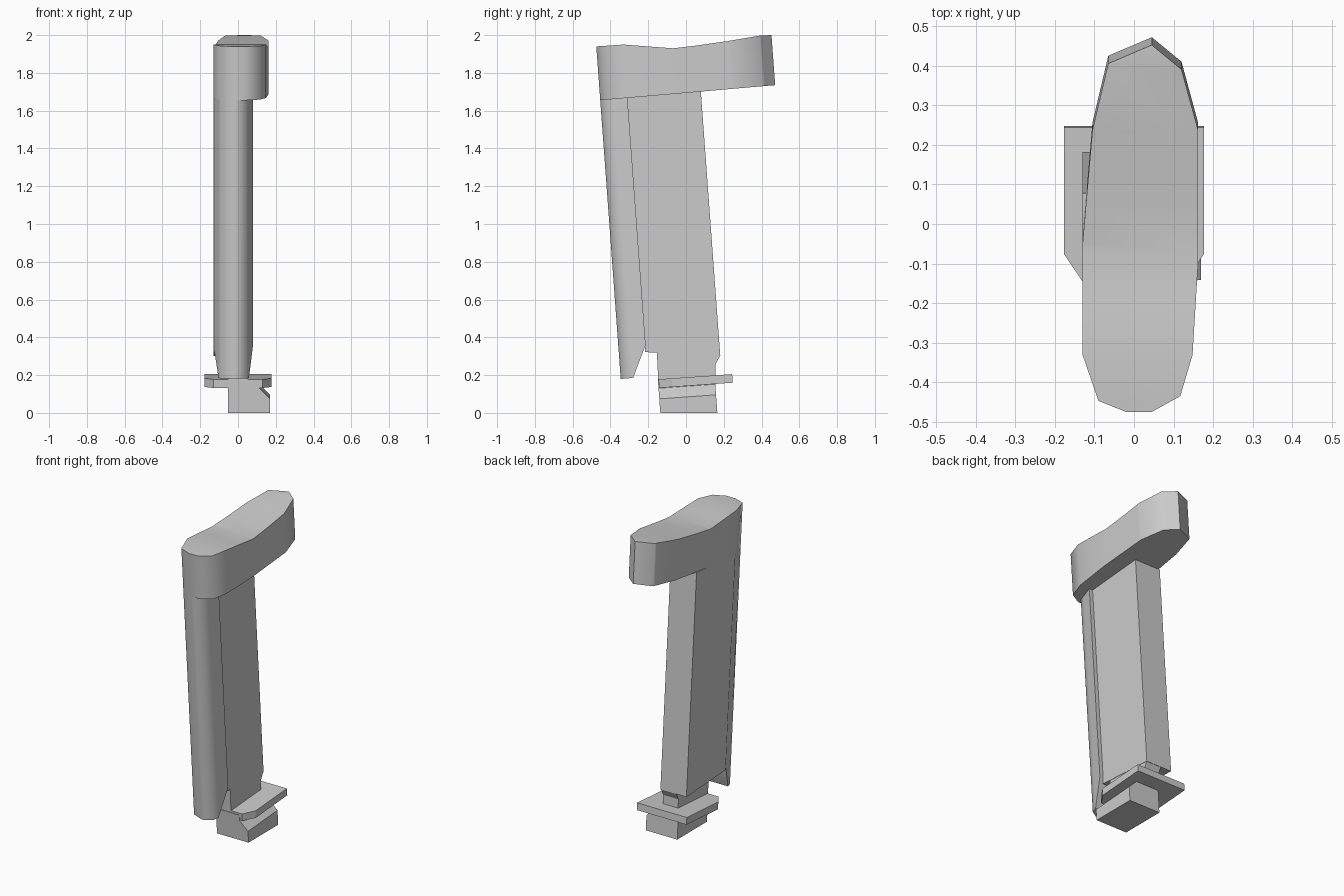
import bpy, bmesh, math

if "Cube" in bpy.data.objects:
    bpy.data.objects.remove(bpy.data.objects["Cube"])

LEAN = -0.0735          # y shift per unit of height


def interp(table, t):
    """Piecewise-linear lookup."""
    if t <= table[0][0]:
        return table[0][1]
    for (a, u), (b, v) in zip(table, table[1:]):
        if t <= b:
            return u + (v - u) * (t - a) / (b - a)
    return table[-1][1]


def finish(name, bm, smooth):
    bmesh.ops.recalc_face_normals(bm, faces=bm.faces)
    mesh = bpy.data.meshes.new(name)
    bm.to_mesh(mesh)
    bm.free()
    ob = bpy.data.objects.new(name, mesh)
    bpy.context.collection.objects.link(ob)
    if smooth:
        bpy.ops.object.select_all(action='DESELECT')
        ob.select_set(True)
        bpy.context.view_layer.objects.active = ob
        bpy.ops.object.shade_smooth_by_angle(angle=math.radians(smooth))
    return ob


def extrude_face(bm, verts, vec):
    face = bm.faces.new([bm.verts.new(v) for v in verts])
    out = bmesh.ops.extrude_face_region(bm, geom=[face])["geom"]
    bmesh.ops.translate(bm, vec=vec, verts=[g for g in out if isinstance(g, bmesh.types.BMVert)])


def leaning_prism(name, outline, bottom, top, z_ref, cuts=(), smooth=0):
    """Plan outline (drawn at height z_ref) raised between two height curves over y."""
    bm = bmesh.new()
    extrude_face(bm, [(x, y, 0) for x, y in outline], (0, 0, 1))
    for c in cuts:
        bmesh.ops.bisect_plane(bm, geom=bm.verts[:] + bm.edges[:] + bm.faces[:],
                               plane_co=(0, c, 0), plane_no=(0, 1, 0), dist=1e-4)
    for v in bm.verts:
        v.co.z = interp(top if v.co.z > 0.5 else bottom, v.co.y)
        v.co.y += LEAN * (v.co.z - z_ref)
    return finish(name, bm, smooth)


cap_bottom = [(-0.475, 1.655), (0.455, 1.735)]

# Cap: long rounded head with a saddle-shaped top
cap_outline = [(-0.02, -0.475), (0.045, -0.475), (0.117, -0.435), (0.148, -0.33),
               (0.162, -0.1), (0.162, 0.24), (0.12, 0.395), (0.045, 0.457),
               (-0.065, 0.41), (-0.105, 0.24), (-0.13, -0.05), (-0.13, -0.33),
               (-0.09, -0.447)]
cap_top = [(-0.475, 1.94), (-0.33, 1.95), (-0.2, 1.94), (-0.07, 1.93),
           (0.05, 1.944), (0.22, 1.968), (0.4, 1.998), (0.457, 2.0)]
leaning_prism("cap", cap_outline, cap_bottom, cap_top, 1.94,
              [y for y, z in cap_top[1:-1]], 55)

# Rounded front column with a slanted lower end
column_outline = [(-0.02, -0.475), (0.0, -0.475), (0.047, -0.447), (0.08, -0.33),
                  (-0.13, -0.33), (-0.09, -0.447)]
leaning_prism("front_column", column_outline,
              [(-0.475, 0.18), (-0.409, 0.185), (-0.33, 0.36)],
              cap_bottom, 1.94, [-0.409], 55)

# Flat main body behind the column
leaning_prism("body", [(-0.13, -0.335), (0.055, -0.335), (0.055, 0.061), (-0.13, 0.061)],
              [(-0.335, 0.322), (-0.275, 0.32), (0.061, 0.30)],
              [(y, z + 0.003) for y, z in cap_bottom], 1.94)

# Neck with a chamfered rear lip
bm = bmesh.new()
neck_profile = [(-0.147, 0.17), (0.158, 0.17), (0.155, 0.255), (0.179, 0.30),
                (0.17, 0.40), (-0.158, 0.40)]
extrude_face(bm, [(-0.054, y, z) for y, z in neck_profile], (0.107, 0, 0))
finish("neck", bm, 0)

# Flange plate with chamfered front corners
leaning_prism("flange_plate",
              [(-0.13, -0.145), (0.13, -0.145), (0.177, -0.075), (0.177, 0.247),
               (-0.177, 0.247), (-0.177, -0.075)],
              [(-0.145, 0.132), (0.247, 0.16)], [(-0.145, 0.178), (0.247, 0.205)], 0.17)

# Foot block, undercut along its right side
bm = bmesh.new()
foot_profile = [(-0.054, 0), (0.17, 0), (0.17, 0.084), (0.113, 0.14),
                (0.113, 0.175), (-0.054, 0.175)]
extrude_face(bm, [(x, -0.136, z) for x, z in foot_profile], (0, 0.302, 0))
for v in bm.verts:
    if v.co.z > 0.01:
        v.co.z += 0.07 * v.co.y
    v.co.y += LEAN * v.co.z
finish("foot_block", bm, 0)
